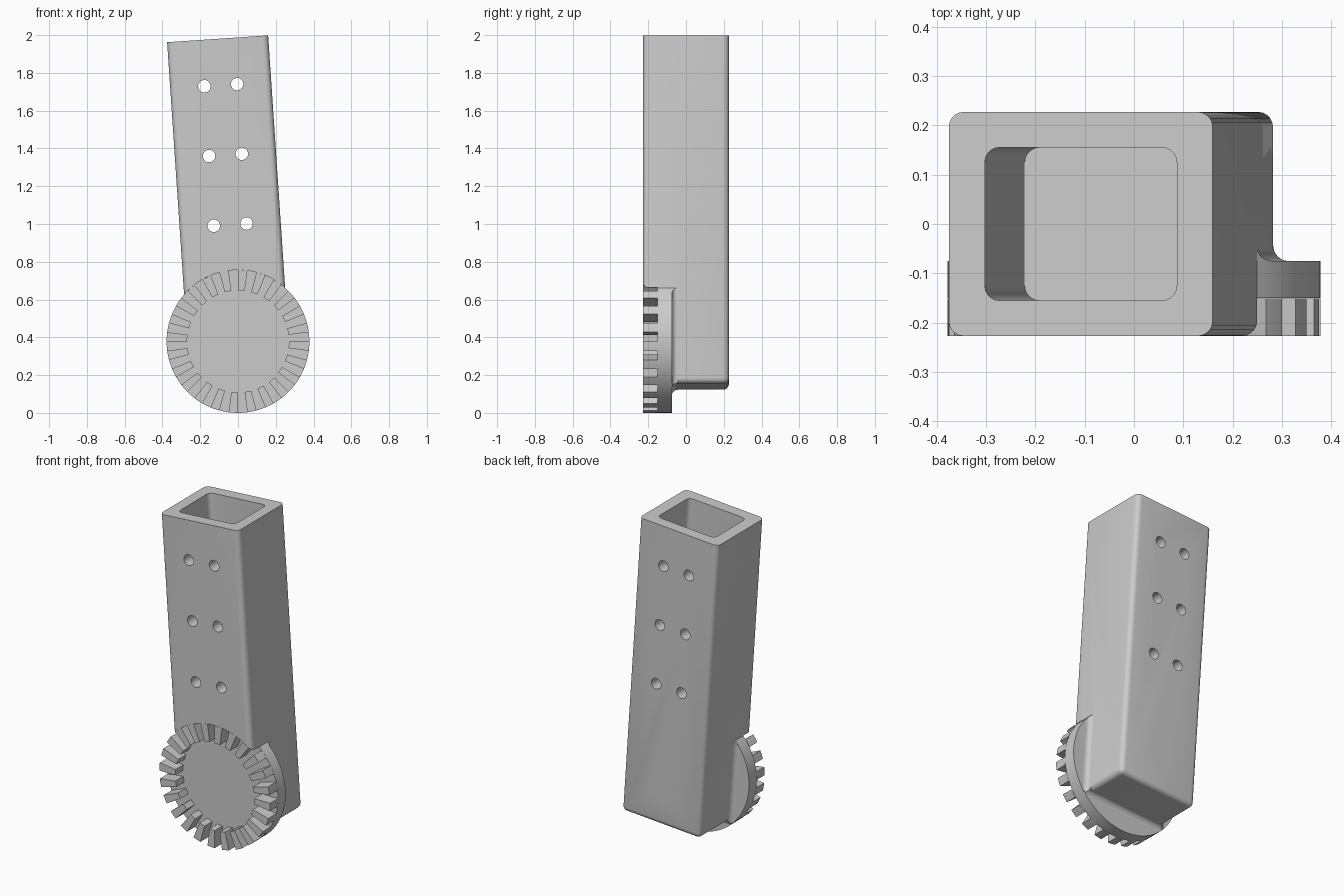
import bpy, bmesh
from math import sin, cos, pi, radians
from mathutils import Matrix

if "Cube" in bpy.data.objects:
    bpy.data.objects.remove(bpy.data.objects["Cube"])

C, R, TILT = 0.378, 0.378, radians(-3.85)
HW, HD, LOW, TOP = 0.268, 0.227, -0.24, 1.606
# tilted arm frame, with its origin at the pivot
ARM = Matrix.Translation((0, 0, C)) @ Matrix.Rotation(TILT, 4, 'Y')
PIVOT = Matrix.Translation((0, 0, C))


def finish(name, bm, matrix):
    bm.transform(matrix)
    bmesh.ops.recalc_face_normals(bm, faces=bm.faces)
    me = bpy.data.meshes.new(name)
    bm.to_mesh(me)
    bm.free()
    ob = bpy.data.objects.new(name, me)
    bpy.context.collection.objects.link(ob)
    return ob


def box(name, x, y, z0, z1, bevel, pick):
    bm = bmesh.new()
    bmesh.ops.create_cube(bm, size=1)
    for v in bm.verts:
        v.co = (v.co.x * 2 * x, v.co.y * 2 * y, z1 if v.co.z > 0 else z0)
    edges = [e for e in bm.edges if pick(e.verts[0].co, e.verts[1].co)]
    bmesh.ops.bevel(bm, geom=edges, offset=bevel, segments=5, profile=0.5, affect='EDGES')
    return finish(name, bm, ARM)


def cylinder(name, r, y0, y1, x=0, u=0, seg=96, matrix=ARM):
    bm = bmesh.new()
    bmesh.ops.create_cone(bm, cap_ends=True, segments=seg, radius1=r, radius2=r, depth=y1 - y0)
    place = Matrix.Translation((x, (y0 + y1) / 2, u)) @ Matrix.Rotation(pi / 2, 4, 'X')
    return finish(name, bm, matrix @ place)


def boolean(ob, other, op):
    m = ob.modifiers.new("bool", 'BOOLEAN')
    m.operation, m.object, m.solver = op, other, 'EXACT'
    bpy.context.view_layer.objects.active = ob
    bpy.ops.object.modifier_apply(modifier=m.name)
    bpy.data.objects.remove(other)


# outer tube: every edge rounded except the top rim
arm = box("arm", HW, HD, LOW, TOP, 0.03,
          lambda a, b: not (a.z > 1 and b.z > 1))
# tube cavity: rounded upright edges, flat floor
cavity = box("cavity", HW - 0.073, 0.155, 0.40, 1.8, 0.03,
             lambda a, b: abs(a.z - b.z) > 0.5)
boolean(arm, cavity, 'DIFFERENCE')

# concave fillet between arm sides and disc, clipped to the disc
FR = 0.03
layers = [(FR, -0.09)] + [(FR * (1 - sin(t)) - 0.001, -0.075 + FR * (1 - cos(t)))
                          for t in [i * pi / 12 for i in range(7)]]
bm = bmesh.new()
rings = [[bm.verts.new((x, y, u)) for x, u in
          ((-HW - d, LOW - d), (HW + d, LOW - d), (HW + d, 0.6), (-HW - d, 0.6))]
         for d, y in layers]
for a, b in zip(rings, rings[1:]):
    for i in range(4):
        j = (i + 1) % 4
        bm.faces.new((a[i], a[j], b[j], b[i]))
bm.faces.new(rings[0])
bm.faces.new(rings[-1])
fillet = finish("fillet", bm, ARM)
boolean(fillet, cylinder("clip", R - 0.001, -0.3, 0.1, matrix=PIVOT), 'INTERSECT')

# disc joined on, then its face recessed below the arm front
disc = cylinder("disc", R, -0.19, -0.075, matrix=PIVOT)
boolean(disc, fillet, 'UNION')
boolean(arm, disc, 'UNION')
boolean(arm, cylinder("recess", R + 0.0005, -0.4, -0.15, matrix=PIVOT), 'DIFFERENCE')

# pivot hole and six mounting holes
boolean(arm, cylinder("pivot_hole", 0.077, -0.4, 0.4, seg=48), 'DIFFERENCE')
for u in (0.62, 0.99, 1.36):
    for x in (-0.087, 0.087):
        boolean(arm, cylinder("hole", 0.033, -0.4, 0.4, x, u, 32), 'DIFFERENCE')

# ring of 24 tapered face teeth
bm = bmesh.new()
for k in range(24):
    angles = [radians(15 * k - 7.5 + 2.5 * i) for i in range(4)]
    outline = [(R * cos(a), R * sin(a)) for a in angles]
    outline += [(0.27 * cos(a), 0.27 * sin(a)) for a in (angles[-1], angles[0])]
    front = [bm.verts.new((x, -HD, z)) for x, z in outline]
    back = [bm.verts.new((x, -0.151, z)) for x, z in outline]
    bm.faces.new(front)
    bm.faces.new(back)
    for i in range(6):
        j = (i + 1) % 6
        bm.faces.new((front[i], front[j], back[j], back[i]))
teeth = finish("teeth", bm, PIVOT)

for ob in (arm, teeth):
    bpy.ops.object.select_all(action='DESELECT')
    ob.select_set(True)
    bpy.context.view_layer.objects.active = ob
    bpy.ops.object.shade_smooth_by_angle(angle=radians(30))
